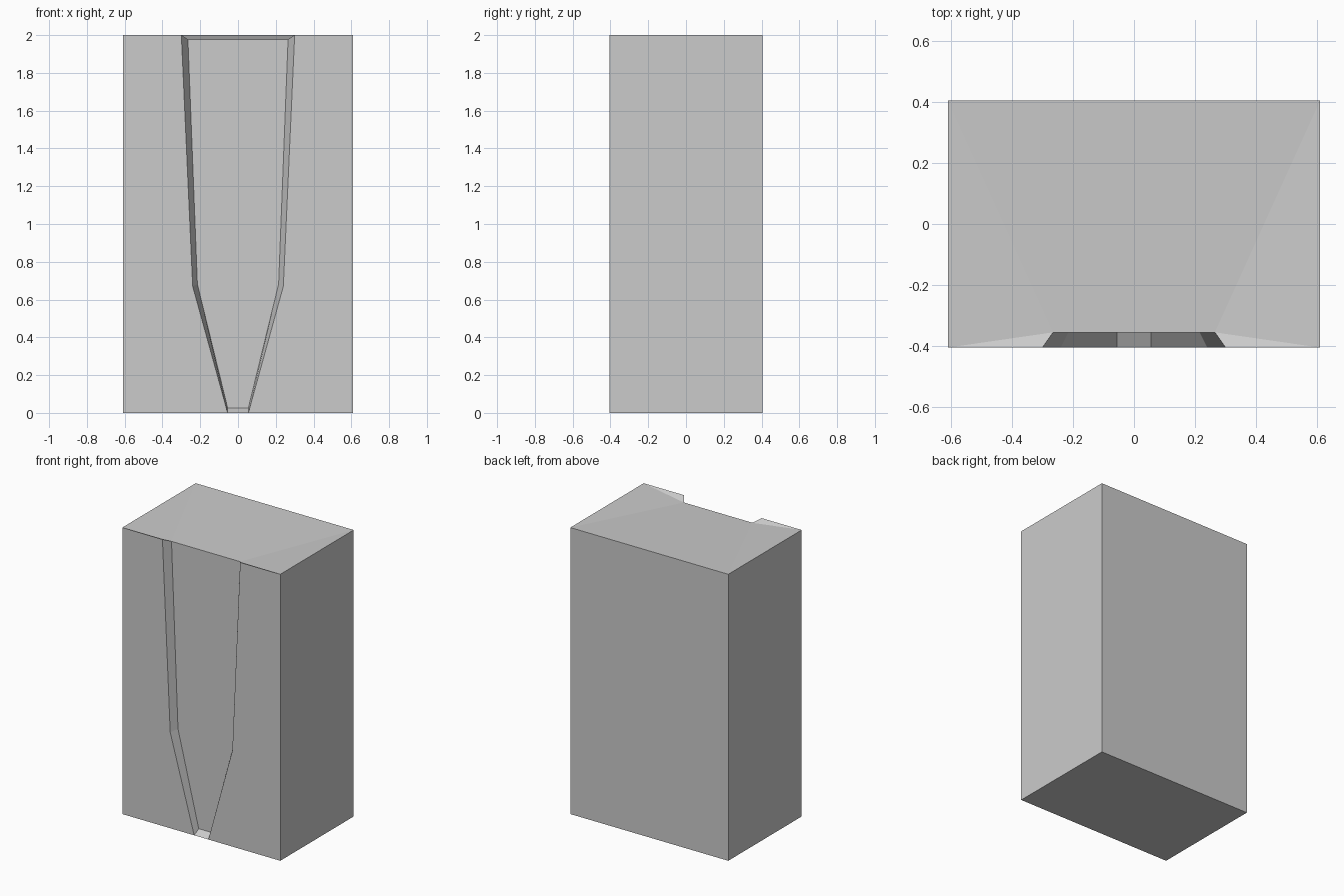
import bpy, bmesh

if "Cube" in bpy.data.objects:
    bpy.data.objects.remove(bpy.data.objects["Cube"])

W, D, H = 0.61, 0.405, 2.0      # half width, half depth, height
INNER_Y = -0.355                # depth of the recessed panel

# Right-hand half profiles (x, z), bottom to top
rim = [(0.055, 0.0), (0.24, 0.67), (0.30, H)]
panel = [(0.055, 0.027), (0.215, 0.682), (0.265, 1.977)]

bm = bmesh.new()


def side_verts(s):
    """Vertices of one side: recess rim, recess panel, and block corners."""
    new = lambda x, y, z: bm.verts.new((s * x, y, z))
    return ([new(x, -D, z) for x, z in rim],
            [new(x, INNER_Y, z) for x, z in panel],
            {(y, z): new(W, y * D, z * H) for y in (-1, 1) for z in (0, 1)})


left, right = side_verts(-1), side_verts(1)

for r, p, c in (left, right):
    # front surface beside the recess
    bm.faces.new([c[-1, 0], r[0], r[1], r[2], c[-1, 1]])
    # sloped recess walls
    for i in range(2):
        bm.faces.new([r[i], p[i], p[i + 1], r[i + 1]])
    # block side, and the folded ends of the top
    bm.faces.new([c[-1, 0], c[1, 0], c[1, 1], c[-1, 1]])
    bm.faces.new([c[-1, 1], r[2], p[2]])
    bm.faces.new([c[-1, 1], p[2], c[1, 1]])

(rl, pl, cl), (rr, pr, cr) = left, right
# recess panel (lower and upper part) and its bottom lip
bm.faces.new(pl + pr[::-1])
bm.faces.new([rl[0], rr[0], pr[0], pl[0]])
# top slopes down to the panel's open upper edge
bm.faces.new([pl[2], pr[2], cr[1, 1], cl[1, 1]])
# back and underside
bm.faces.new([cl[1, 0], cr[1, 0], cr[1, 1], cl[1, 1]])
bm.faces.new([cl[-1, 0], rl[0], rr[0], cr[-1, 0], cr[1, 0], cl[1, 0]])

bmesh.ops.recalc_face_normals(bm, faces=bm.faces)
mesh = bpy.data.meshes.new("recessed_block")
bm.to_mesh(mesh)
bm.free()
bpy.context.collection.objects.link(bpy.data.objects.new("recessed_block", mesh))
